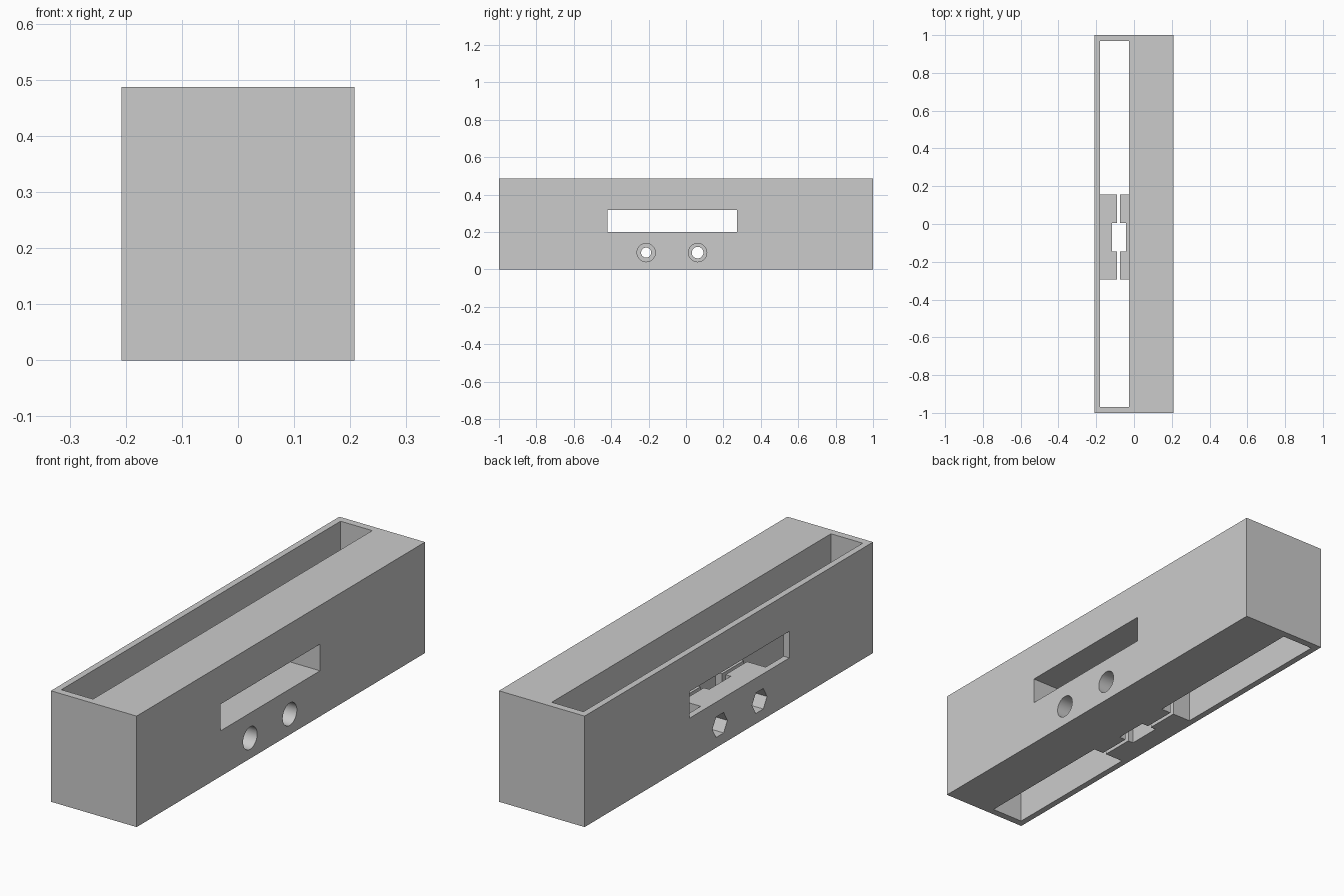
import bpy
import math
from mathutils import Vector

old = bpy.data.objects.get("Cube")
if old:
    bpy.data.objects.remove(old, do_unlink=True)

grey = bpy.data.materials.new("light_grey")
grey.use_nodes = True
grey.diffuse_color = (0.6, 0.6, 0.6, 1)
grey.node_tree.nodes["Principled BSDF"].inputs["Base Color"].default_value = (0.6, 0.6, 0.6, 1)


def box(name, x, y, z):
    """Box spanning the given (low, high) ranges."""
    centre = [(r[0] + r[1]) / 2 for r in (x, y, z)]
    size = [r[1] - r[0] for r in (x, y, z)]
    bpy.ops.mesh.primitive_cube_add(size=1, location=centre)
    obj = bpy.context.object
    obj.name = name
    obj.data.transform(obj.matrix_world.inverted())
    obj.location = (0, 0, 0)
    bpy.context.view_layer.update()
    for v in obj.data.vertices:
        v.co = Vector([math.copysign(s / 2, c) + m
                       for s, c, m in zip(size, v.co + Vector(centre), centre)])
    return obj


def rod(name, x, y, z, radius, sides):
    """Prism along x spanning the given range."""
    bpy.ops.mesh.primitive_cylinder_add(
        vertices=sides, radius=radius, depth=x[1] - x[0],
        location=((x[0] + x[1]) / 2, y, z), rotation=(0, math.pi / 2, 0))
    obj = bpy.context.object
    obj.name = name
    return obj


def cut(target, cutter):
    cutter.hide_render = True
    mod = target.modifiers.new("cut", "BOOLEAN")
    mod.operation = "DIFFERENCE"
    mod.solver = "EXACT"
    mod.object = cutter
    bpy.context.view_layer.objects.active = target
    bpy.ops.object.modifier_apply(modifier=mod.name)
    bpy.data.objects.remove(cutter, do_unlink=True)


W, H = 0.208, 0.487
MID = -0.07            # centre of the clamp block along y
SILL = 0.2             # window sill and clamp block top
TROUGH = (-0.18, -0.026)
THROUGH = (-0.1, 0.6)

body = box("housing", (-W, W), (-1, 1), (0, H))
body.data.materials.append(grey)

# Long trough, open top and bottom except at the clamp block
cut(body, box("trough_front", TROUGH, (-0.968, MID - 0.225), THROUGH))
cut(body, box("trough_back", TROUGH, (MID + 0.225, 0.968), THROUGH))
cut(body, box("trough_middle", TROUGH, (MID - 0.23, MID + 0.23), (SILL, 0.6)))

# Slit and socket through the clamp block
cut(body, box("slit", (-0.09, -0.074), (MID - 0.23, MID + 0.23), (-0.1, 0.3)))
cut(body, box("socket", (-0.116, -0.042), (MID - 0.075, MID + 0.075), (-0.1, 0.3)))

# Window across the whole housing
cut(body, box("window", (-0.3, 0.3), (-0.42, 0.272), (SILL, 0.317)))

# Screw holes with round head recesses and hexagonal nut pockets
for y, r in ((-0.213, 0.027), (0.062, 0.031)):
    cut(body, rod("screw_hole", (-0.3, 0.3), y, 0.09, r, 48))
    cut(body, rod("head_recess", (0.0, 0.3), y, 0.09, 0.049, 48))
    cut(body, rod("nut_pocket", (-0.3, -0.135), y, 0.09, 0.052, 6))

bpy.ops.object.select_all(action="DESELECT")
body.select_set(True)
bpy.context.view_layer.objects.active = body
bpy.ops.object.shade_smooth_by_angle(angle=math.radians(30))
